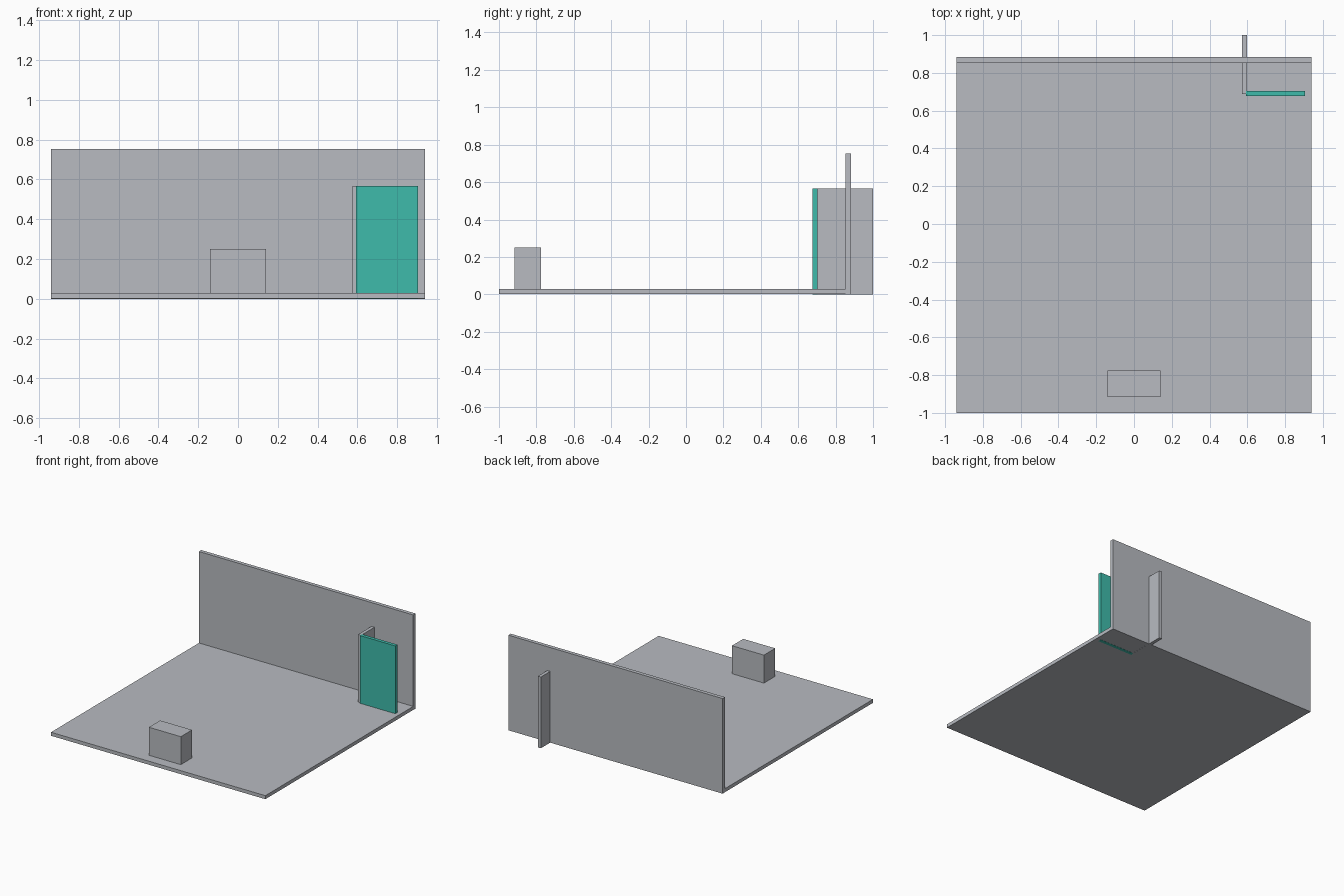
import bpy

if "Cube" in bpy.data.objects:
    bpy.data.objects.remove(bpy.data.objects["Cube"])


def srgb(r, g, b):
    lin = [c / 12.92 if c <= 0.04045 else ((c + 0.055) / 1.055) ** 2.4
           for c in (r / 255, g / 255, b / 255)]
    return (*lin, 1.0)


def material(name, colour):
    mat = bpy.data.materials.new(name)
    mat.diffuse_color = colour
    mat.use_nodes = True
    mat.node_tree.nodes["Principled BSDF"].inputs["Base Color"].default_value = mat.diffuse_color
    return mat


def box(name, x, y, z, mat):
    """Axis-aligned box from (min, max) ranges."""
    bpy.ops.mesh.primitive_cube_add(size=1)
    ob = bpy.context.object
    ob.name = name
    ob.location = [(a + b) / 2 for a, b in (x, y, z)]
    ob.scale = [b - a for a, b in (x, y, z)]
    bpy.ops.object.transform_apply(location=True, scale=True)
    ob.data.materials.append(mat)
    return ob


grey = material("light grey", srgb(184, 187, 193))
teal = material("teal", srgb(63, 187, 171))

# Floor slab (a hair above zero so the teal panel's foot shows from below)
box("floor", (-0.94, 0.94), (-1.0, 0.853), (0.001, 0.029), grey)
# Back wall
box("back_wall", (-0.94, 0.94), (0.853, 0.883), (0.0, 0.754), grey)
# Side panel passing through the wall
box("side_panel", (0.573, 0.599), (0.687, 1.0), (0.0, 0.565), grey)
# Teal front panel, overlapping the side panel's corner
box("front_panel", (0.594, 0.906), (0.677, 0.704), (0.0, 0.566), teal)
# Small block near the front edge
box("block", (-0.14, 0.14), (-0.917, -0.776), (0.02, 0.251), grey)
